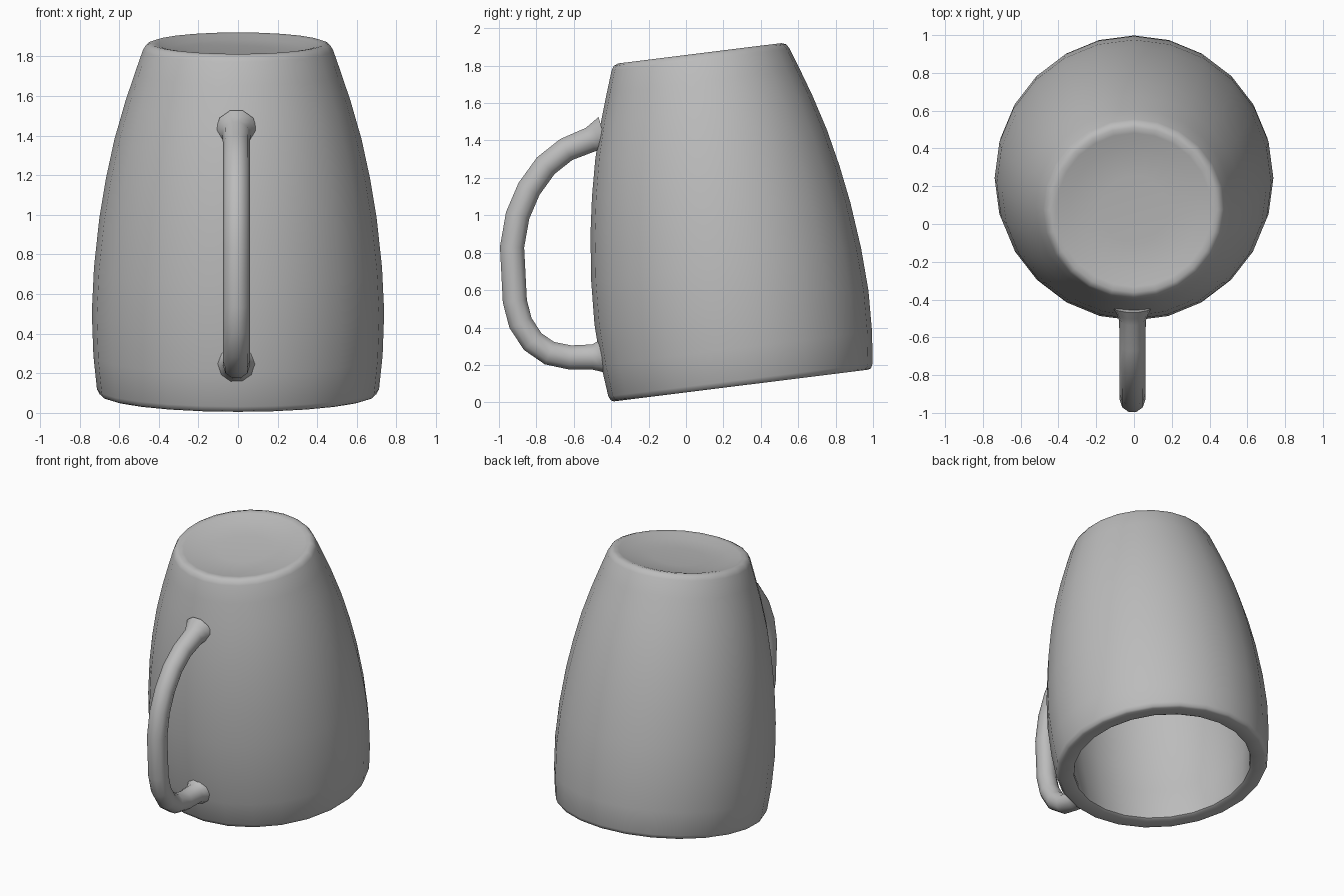
import bpy, bmesh, math
from mathutils import Vector, Matrix

if "Cube" in bpy.data.objects:
    bpy.data.objects.remove(bpy.data.objects["Cube"])

SIDES = 24
TILT = math.radians(7.1)

grey = bpy.data.materials.new("plain grey")
grey.use_nodes = True
colour = (0.5, 0.5, 0.5, 1)
grey.diffuse_color = colour
grey.node_tree.nodes["Principled BSDF"].inputs["Base Color"].default_value = colour


def finish(name, bm, angle):
    bmesh.ops.remove_doubles(bm, verts=bm.verts, dist=1e-5)
    bmesh.ops.recalc_face_normals(bm, faces=bm.faces)
    mesh = bpy.data.meshes.new(name)
    bm.to_mesh(mesh)
    bm.free()
    obj = bpy.data.objects.new(name, mesh)
    bpy.context.collection.objects.link(obj)
    mesh.materials.append(grey)
    bpy.ops.object.select_all(action="DESELECT")
    obj.select_set(True)
    bpy.context.view_layer.objects.active = obj
    bpy.ops.object.shade_smooth_by_angle(angle=math.radians(angle))
    return obj


def bridge(bm, rings):
    for a, b in zip(rings, rings[1:]):
        n = len(a)
        for i in range(n):
            bm.faces.new((a[i], a[(i + 1) % n], b[(i + 1) % n], b[i]))


# Upturned mug: dished base, outer wall, rim, inner wall, inner floor
profile = [
    (0.18, 1.755), (0.34, 1.765), (0.41, 1.785), (0.44, 1.79), (0.465, 1.78), (0.48, 1.755),
    (0.52, 1.64), (0.57, 1.49), (0.624, 1.3), (0.667, 1.1), (0.7, 0.9), (0.727, 0.65),
    (0.738, 0.42), (0.73, 0.2), (0.712, 0.03), (0.70, 0.006), (0.685, 0.0),
    (0.61, 0.0), (0.594, 0.008), (0.59, 0.03), (0.615, 0.25), (0.622, 0.45),
    (0.61, 0.7), (0.58, 0.95), (0.525, 1.2), (0.45, 1.45), (0.39, 1.58), (0.31, 1.64),
]
bm = bmesh.new()
rings = []
for r, z in profile:
    ring = []
    for i in range(SIDES):
        a = math.tau * i / SIDES
        ring.append(bm.verts.new((r * math.cos(a), r * math.sin(a), z)))
    rings.append(ring)
bridge(bm, rings)
bm.faces.new(rings[0])
bm.faces.new(rings[-1])
mug = finish("mug_body", bm, 50)
mug.data.transform(Matrix.Translation((0, 0.295, 0.09)) @ Matrix.Rotation(TILT, 4, "X"))

# Handle: tube swept along a side-on path, flared where it meets the wall
path = [
    (-0.44, 1.43, 0.105), (-0.475, 1.42, 0.085), (-0.51, 1.405, 0.071), (-0.64, 1.352, 0.068),
    (-0.75, 1.265, 0.068), (-0.84, 1.14, 0.068), (-0.9, 1.0, 0.068), (-0.93, 0.83, 0.068),
    (-0.915, 0.54, 0.068), (-0.885, 0.425, 0.068), (-0.82, 0.325, 0.068), (-0.73, 0.263, 0.068),
    (-0.62, 0.24, 0.068), (-0.5, 0.242, 0.071), (-0.465, 0.245, 0.085), (-0.43, 0.25, 0.105),
]
points = [Vector((-0.008, y, z)) for y, z, r in path]
bm = bmesh.new()
rings = []
for i, p in enumerate(points):
    along = (points[min(i + 1, len(points) - 1)] - points[max(i - 1, 0)]).normalized()
    side = Vector((1, 0, 0))
    up = along.cross(side)
    ring = []
    for k in range(10):
        a = math.tau * k / 10
        ring.append(bm.verts.new(p + path[i][2] * (side * math.cos(a) + up * math.sin(a))))
    rings.append(ring)
bridge(bm, rings)
bm.faces.new(rings[0])
bm.faces.new(rings[-1])
finish("handle", bm, 60)
